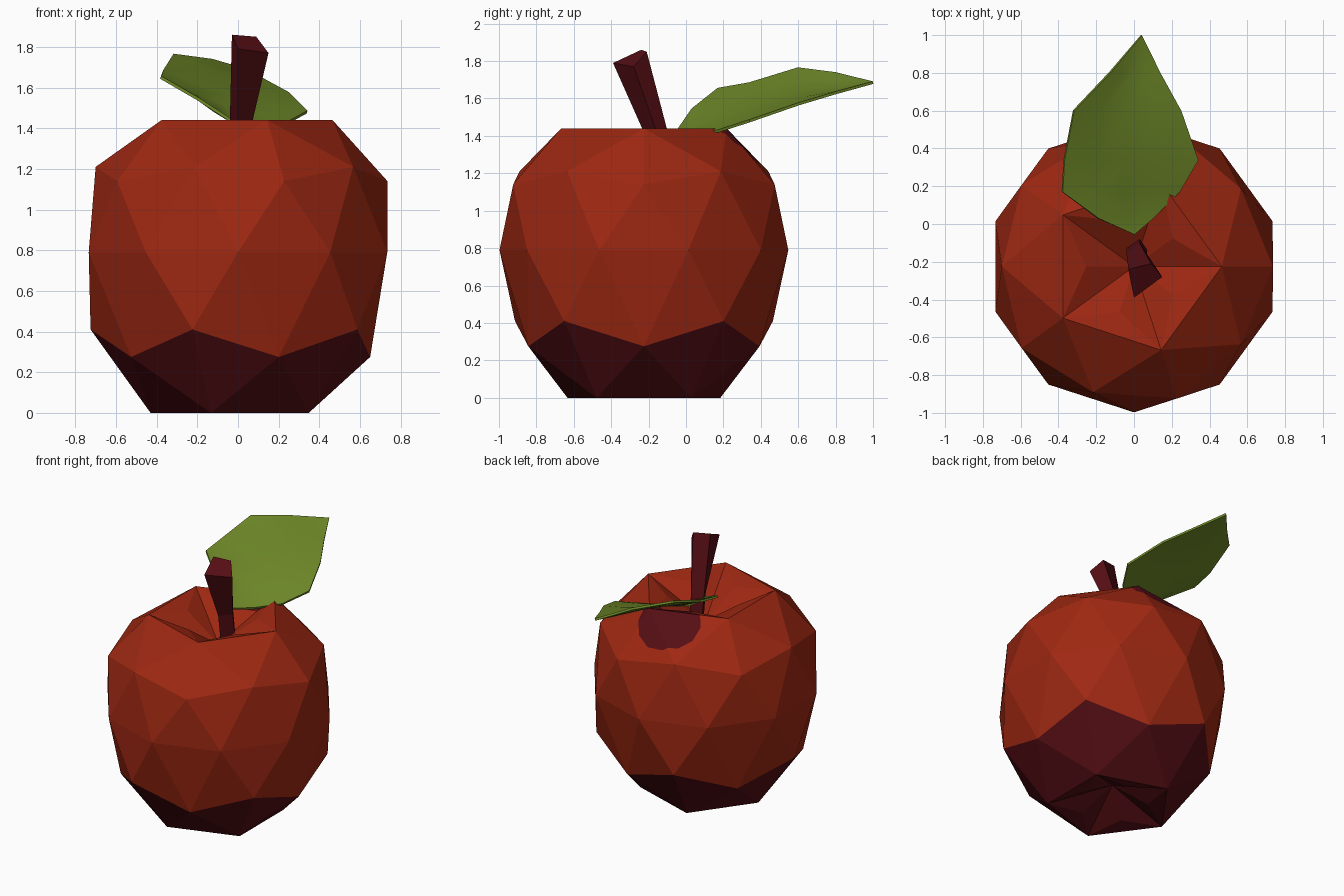
import bpy, bmesh, math
from mathutils import Vector

cube = bpy.data.objects.get("Cube")
if cube:
    bpy.data.objects.remove(cube, do_unlink=True)


def make_material(name, colour):
    mat = bpy.data.materials.new(name)
    mat.use_nodes = True
    mat.diffuse_color = (*colour, 1)
    mat.node_tree.nodes["Principled BSDF"].inputs["Base Color"].default_value = (*colour, 1)
    return mat


red = make_material("apple red", (0.34, 0.021, 0.006))
maroon = make_material("dark maroon", (0.09, 0.0045, 0.007))
green = make_material("leaf green", (0.155, 0.245, 0.021))


def add_object(name, bm, *materials):
    bmesh.ops.recalc_face_normals(bm, faces=bm.faces)
    mesh = bpy.data.meshes.new(name)
    bm.to_mesh(mesh)
    bm.free()
    for mat in materials:
        mesh.materials.append(mat)
    obj = bpy.data.objects.new(name, mesh)
    bpy.context.collection.objects.link(obj)
    return obj


# Fruit: a faceted sphere whose rings are reshaped, with a dent at each pole
CENTRE_Y = -0.225
rings = {100: (0, 1.22), 85: (0.465, 1.44), 53: (0.70, 1.21), 45: (0.735, 1.14),
         0: (0.772, 0.79), -45: (0.725, 0.41), -53: (0.65, 0.275),
         -85: (0.43, 0.0), -100: (0, 0.16)}
bm = bmesh.new()
bmesh.ops.create_icosphere(bm, subdivisions=2, radius=1)
poles = []
for v in bm.verts:
    level = round(v.co.z * 100)
    key = min(rings, key=lambda k: abs(k - level))
    radius, z = rings[key]
    if radius == 0:
        poles.append(v)
    flat = Vector((v.co.x, v.co.y, 0))
    flat = flat.normalized() * radius if radius else Vector()
    v.co = flat + Vector((0, CENTRE_Y, z))

# Dent petals bulge between the creases that run to each pole
for pole in poles:
    up = 1 if pole.co.z > 0.7 else -1
    poked = bmesh.ops.poke(bm, faces=list(pole.link_faces))
    for v in poked["verts"]:
        v.co.z += 0.03 * up

# Dark underside
for f in bm.faces:
    f.material_index = int(f.calc_center_median().z < 0.35)

# Dark oval patch under the leaf, cut into the shoulder
patch = Vector((-0.02, 0.22, 0))
planes = []
for i in range(12):
    a = math.tau * i / 12
    planes.append((patch + Vector((0.22 * math.cos(a), 0.17 * math.sin(a), 0)),
                   Vector((math.cos(a) / 0.22, math.sin(a) / 0.17, 0)).normalized()))


def near_patch(f):
    c = f.calc_center_median()
    return c.z > 1.05 and c.y > -0.15


for point, normal in planes:
    faces = [f for f in bm.faces if near_patch(f)]
    geom = set(faces)
    for f in faces:
        geom.update(f.edges)
        geom.update(f.verts)
    bmesh.ops.bisect_plane(bm, geom=list(geom), plane_co=point, plane_no=normal, dist=0.0005)
for f in bm.faces:
    c = f.calc_center_median()
    if c.z > 1.05 and all((c - p).dot(n) < 0 for p, n in planes):
        f.material_index = 1
add_object("fruit", bm, red, maroon)

# Stem: a leaning four-sided post that flares to a slanted top
base = [(-0.04, -0.15), (0.03, -0.10), (0.07, -0.16), (0.0, -0.23)]
top = [(-0.03, -0.24, 1.86), (0.09, -0.21, 1.85), (0.15, -0.28, 1.77), (0.0, -0.39, 1.79)]
loops = [[(x, y + 0.04, 1.15) for x, y in base], [(x, y, 1.43) for x, y in base], top]
bm = bmesh.new()
loops = [[bm.verts.new(p) for p in loop] for loop in loops]
for low, high in zip(loops, loops[1:]):
    for i in range(4):
        j = (i + 1) % 4
        bm.faces.new((low[i], low[j], high[j], high[i]))
bm.faces.new(loops[0])
bm.faces.new(loops[-1])
add_object("stem", bm, maroon)

# Leaf: cross rows from left edge to right edge, sagging along the midrib
rows = [(0.03, -0.19, 1.54, 0.10, 1.41), (0.17, -0.38, 1.65, 0.24, 1.425),
        (0.34, -0.37, 1.68, 0.34, 1.48), (0.60, -0.32, 1.76, 0.25, 1.57),
        (0.80, -0.13, 1.735, 0.14, 1.63)]
SAG = (0, 0.02, 0.03, 0.02, 0)
bm = bmesh.new()
grid = []
for y, xl, zl, xr, zr in rows:
    left, right = Vector((xl, y, zl)), Vector((xr, y, zr))
    grid.append([bm.verts.new(left.lerp(right, i / 4) - Vector((0, 0, SAG[i]))) for i in range(5)])
root = bm.verts.new((0.0, -0.055, 1.415))
tip = bm.verts.new((0.04, 1.0, 1.685))
for a, b in zip(grid, grid[1:]):
    for i in range(4):
        bm.faces.new((a[i], a[i + 1], b[i + 1], b[i]))
for i in range(4):
    bm.faces.new((root, grid[0][i + 1], grid[0][i]))
    bm.faces.new((tip, grid[-1][i], grid[-1][i + 1]))
leaf = add_object("leaf", bm, green)
solid = leaf.modifiers.new("thickness", "SOLIDIFY")
solid.thickness = 0.015
solid.offset = 0
bpy.ops.object.select_all(action="DESELECT")
leaf.select_set(True)
bpy.context.view_layer.objects.active = leaf
bpy.ops.object.modifier_apply(modifier=solid.name)
bpy.ops.object.shade_smooth_by_angle(angle=math.radians(35))
